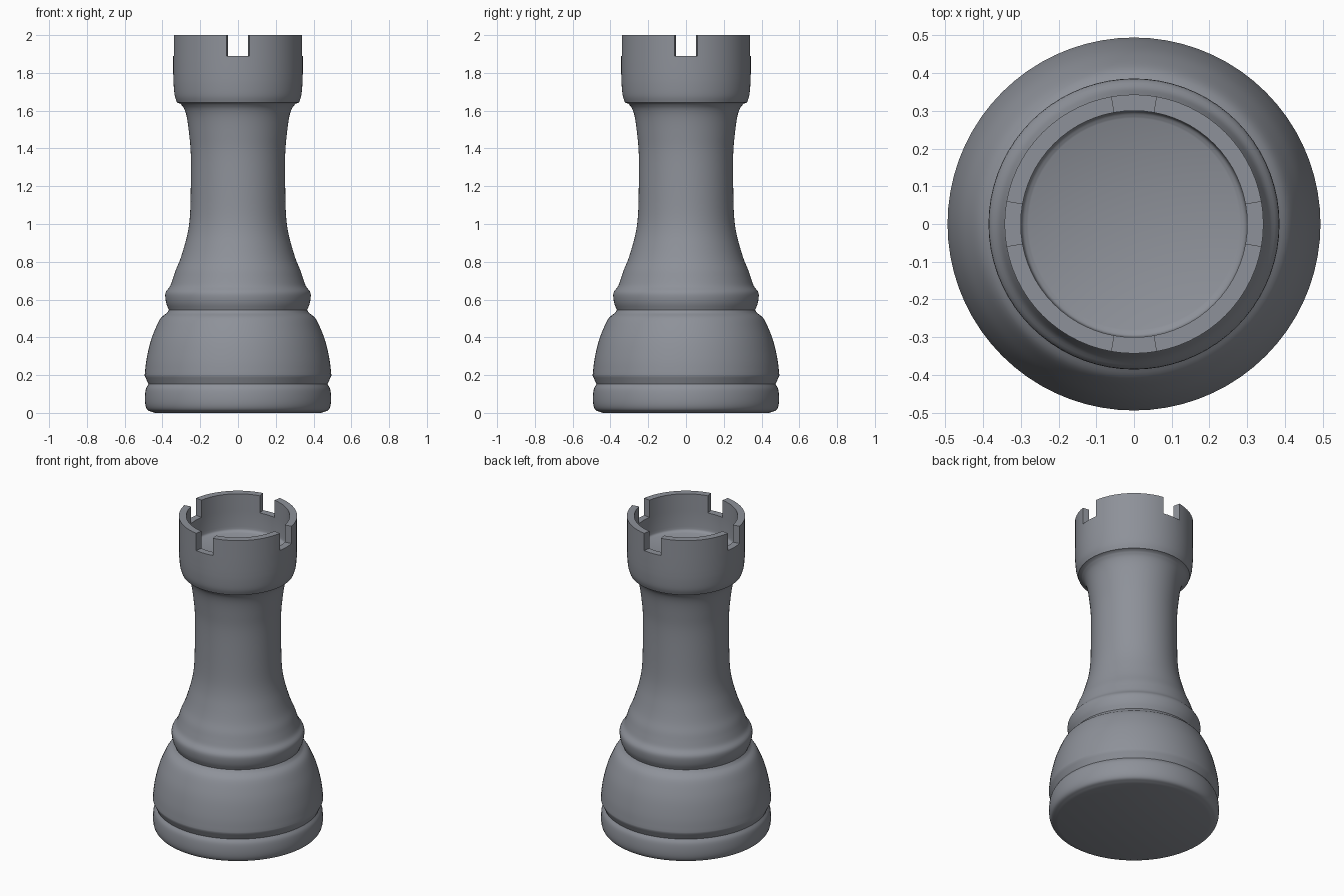
import bpy
import bmesh
import math
from mathutils import Vector

cube = bpy.data.objects.get("Cube")
if cube:
    bpy.data.objects.remove(cube, do_unlink=True)

SEGMENTS = 72
RIM_Z, TOP_Z = 1.89, 2.0
NOTCH_HALF = math.radians(10)


def smooth_run(points, steps=4):
    """Catmull-Rom curve through (radius, height) points."""
    p = [Vector(q) for q in points]
    p = [2 * p[0] - p[1]] + p + [2 * p[-1] - p[-2]]
    out = []
    for a, b, c, d in zip(p, p[1:], p[2:], p[3:]):
        for i in range(steps):
            t = i / steps
            out.append(b + t / 2 * ((c - a) + t * ((2 * a - 5 * b + 4 * c - d)
                       + t * (3 * (b - c) + d - a))))
    return out + [p[-2]]


# Profile runs; corners stay crisp where one run meets the next
foot = [(0.455, 0.005), (0.478, 0.015), (0.49, 0.04), (0.493, 0.08),
        (0.488, 0.125), (0.474, 0.152)]
groove = [(0.474, 0.152), (0.494, 0.197)]
bell = [(0.494, 0.203), (0.485, 0.28), (0.465, 0.37), (0.44, 0.44),
        (0.41, 0.5), (0.375, 0.53)]
collar = [(0.366, 0.545), (0.381, 0.585), (0.384, 0.635), (0.36, 0.67),
          (0.345, 0.71), (0.33, 0.755), (0.307, 0.81), (0.285, 0.88),
          (0.265, 0.96), (0.254, 1.05), (0.25, 1.2), (0.25, 1.37),
          (0.258, 1.47), (0.27, 1.56), (0.285, 1.61), (0.305, 1.637)]
head = [(0.323, 1.643), (0.335, 1.68), (0.341, 1.74), (0.343, 1.8)]
cup = [(0.3, 1.79), (0.296, 1.77), (0.28, 1.76)]

profile = [Vector((0, 0)), Vector((0.44, 0))]
for run in (foot, groove, bell, collar, head):
    profile += smooth_run(run)
profile += [Vector((0.343, RIM_Z)), Vector((0.3, RIM_Z))]
profile += smooth_run(cup) + [Vector((0, 1.76))]

# Turned body
bm = bmesh.new()
verts = [bm.verts.new((r, 0, z)) for r, z in profile]
edges = [bm.edges.new(pair) for pair in zip(verts, verts[1:])]
bmesh.ops.spin(bm, geom=verts + edges, cent=(0, 0, 0), axis=(0, 0, 1),
               angle=math.tau, steps=SEGMENTS)
bmesh.ops.remove_doubles(bm, verts=bm.verts, dist=0.0005)
bmesh.ops.recalc_face_normals(bm, faces=bm.faces)

# Battlements: raise the rim everywhere except at four notches
quarter = math.pi / 2


def is_merlon(face):
    if any(abs(v.co.z - RIM_Z) > 0.001 for v in face.verts):
        return False
    c = face.calc_center_median()
    turn = math.atan2(c.y, c.x) % quarter
    return min(turn, quarter - turn) > NOTCH_HALF


merlons = [f for f in bm.faces if is_merlon(f)]
raised = bmesh.ops.extrude_face_region(bm, geom=merlons)["geom"]
bmesh.ops.translate(bm, vec=(0, 0, TOP_Z - RIM_Z),
                    verts=[g for g in raised if isinstance(g, bmesh.types.BMVert)])
bmesh.ops.delete(bm, geom=[f for f in merlons if f.is_valid], context="FACES_ONLY")
bmesh.ops.recalc_face_normals(bm, faces=bm.faces)

mesh = bpy.data.meshes.new("rook_tower")
bm.to_mesh(mesh)
bm.free()
rook = bpy.data.objects.new("rook_tower", mesh)
bpy.context.collection.objects.link(rook)

# Single grey finish
grey = bpy.data.materials.new("slate_grey")
grey.use_nodes = True
colour = (0.27, 0.285, 0.32, 1)
grey.diffuse_color = colour
grey.node_tree.nodes["Principled BSDF"].inputs["Base Color"].default_value = colour
mesh.materials.append(grey)

bpy.ops.object.select_all(action="DESELECT")
rook.select_set(True)
bpy.context.view_layer.objects.active = rook
bpy.ops.object.shade_smooth_by_angle(angle=math.radians(35))
